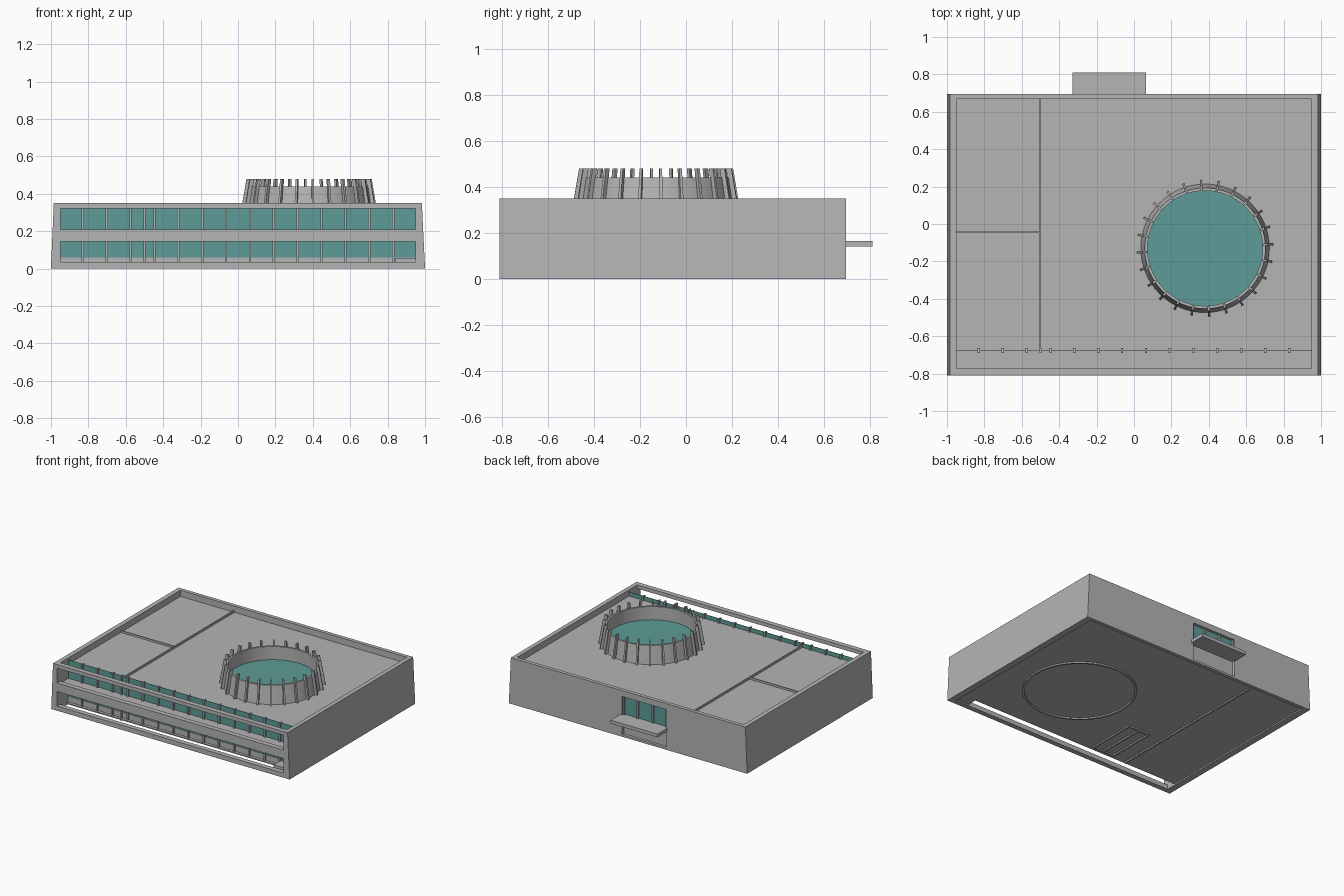
import bpy, bmesh, math
from mathutils import Matrix

if "Cube" in bpy.data.objects:
    bpy.data.objects.remove(bpy.data.objects["Cube"])


def colour(name, rgb):
    m = bpy.data.materials.new(name)
    m.diffuse_color = (*rgb, 1)
    m.use_nodes = True
    m.node_tree.nodes["Principled BSDF"].inputs["Base Color"].default_value = m.diffuse_color
    return m


glass_mat = colour("glass_teal", (0.11, 0.33, 0.31))
concrete = colour("concrete_grey", (0.46, 0.46, 0.46))


def finish(name, bm, mat=concrete):
    bmesh.ops.recalc_face_normals(bm, faces=bm.faces)
    me = bpy.data.meshes.new(name)
    bm.to_mesh(me)
    bm.free()
    ob = bpy.data.objects.new(name, me)
    bpy.context.collection.objects.link(ob)
    me.materials.append(mat)
    return ob


def add_prism(bm, x, y, z, top_x=None):
    """Box from (min, max) ranges; top_x gives a tapered upper face."""
    tx = top_x or x
    rings = []
    for (x0, x1), h in ((x, z[0]), (tx, z[1])):
        rings.append([bm.verts.new((a, b, h)) for a, b in
                      ((x0, y[0]), (x1, y[0]), (x1, y[1]), (x0, y[1]))])
    lo, hi = rings
    bm.faces.new(lo)
    bm.faces.new(hi)
    for i in range(4):
        j = (i + 1) % 4
        bm.faces.new((lo[i], lo[j], hi[j], hi[i]))


def boxes(name, items, mat=concrete):
    bm = bmesh.new()
    for it in items:
        add_prism(bm, *it)
    return finish(name, bm, mat)


def lathe(name, profile, center, seg=64, mat=concrete):
    """Closed (radius, z) profile revolved about a vertical axis."""
    bm = bmesh.new()
    rings = [[bm.verts.new((center[0] + r * math.cos(2 * math.pi * i / seg),
                            center[1] + r * math.sin(2 * math.pi * i / seg), z))
              for i in range(seg)] for r, z in profile]
    for k in range(len(rings)):
        a, b = rings[k], rings[(k + 1) % len(rings)]
        for i in range(seg):
            j = (i + 1) % seg
            bm.faces.new((a[i], a[j], b[j], b[i]))
    return finish(name, bm, mat)


FRONT, BACK, TOP = -0.81, 0.695, 0.35
GLASS_Y = -0.675

# Leaning side walls
boxes("side_walls", [
    ((-1, -0.95), (FRONT, BACK), (0, TOP), (-0.985, -0.95)),
    ((0.95, 1), (FRONT, BACK), (0, TOP), (0.95, 0.983))])

# Horizontal bars of the front frame
boxes("front_frame", [((-0.955, 0.955), (FRONT, -0.772), z)
                      for z in ((0, 0.035), (0.145, 0.21), (0.322, TOP))])

# Back wall around the entrance opening
boxes("back_wall", [
    ((-0.95, -0.32), (0.667, BACK), (0, TOP)),
    ((0.05, 0.95), (0.667, BACK), (0, TOP)),
    ((-0.32, 0.05), (0.667, BACK), (0.305, TOP)),
    ((-0.32, 0.05), (0.667, BACK), (0, 0.015))])

# Slabs: ground floor stops short of the front frame
boxes("ground_floor", [((-0.95, 0.95), (-0.7, 0.667), (0.01, 0.018))])
boxes("balcony_floor", [((-0.95, 0.95), (-0.772, GLASS_Y), (0.18, 0.195))])
boxes("roof", [((-0.95, 0.95), (GLASS_Y, 0.667), (0.285, 0.303))])

# Partition walls showing just above the roof
boxes("roof_ridges", [
    ((-0.505, -0.497), (-0.69, 0.667), (0.285, 0.318)),
    ((-0.95, -0.505), (-0.049, -0.041), (0.285, 0.318))])

# Partition and stair walls showing just under the floor
boxes("partition_footings", [
    ((-0.505, -0.493), (-0.69, 0.63), (0, 0.014)),
    ((-0.38, -0.368), (-0.67, -0.28), (0, 0.014)),
    ((-0.291, -0.279), (-0.67, -0.28), (0, 0.014)),
    ((-0.202, -0.19), (-0.67, -0.28), (0, 0.014)),
    ((-0.368, -0.202), (-0.292, -0.28), (0, 0.014)),
    ((-0.368, -0.202), (-0.67, -0.658), (0, 0.014))])

# Recessed front glazing with sill and mullions
boxes("front_glass", [((-0.95, 0.95), (GLASS_Y - 0.001, GLASS_Y + 0.001), (0.05, 0.335))], glass_mat)
boxes("front_sill", [((-0.95, 0.95), (-0.679, -0.671), (0.01, 0.06))])
step = 1.66 / 13
xs = [-0.83 + i * step for i in range(14)] + [-0.5]
boxes("front_mullions", [((x - 0.006, x + 0.006), (-0.69, -0.662), (0.015, 0.337)) for x in xs])
boxes("entrance_step", [((0.84, 0.95), (-0.772, -0.69), (0.01, 0.055))])

# Back entrance: glass above the canopy, solid door panel below, posts
boxes("back_glass", [((-0.32, 0.05), (0.668, 0.674), (0.15, 0.305))], glass_mat)
boxes("back_door_panel", [((-0.32, 0.05), (0.668, 0.674), (0.015, 0.15))])
boxes("back_posts", [((x - 0.006, x + 0.006), (0.667, 0.686), (0.15, 0.305))
                     for x in (-0.314, -0.197, -0.073, 0.044)])
boxes("canopy", [((-0.328, 0.065), (0.672, 0.81), (0.14, 0.165))])

# Skylight drum, its glass and the ring seen under the floor
C = (0.38, -0.13)
drum = lathe("skylight_drum", [(0.345, 0.295), (0.323, 0.44), (0.308, 0.44), (0.308, 0.295)], C)
bpy.context.view_layer.objects.active = drum
drum.select_set(True)
bpy.ops.object.shade_smooth_by_angle()
bm = bmesh.new()
bmesh.ops.create_cone(bm, cap_ends=True, segments=64, radius1=0.31, radius2=0.31, depth=0.02,
                      matrix=Matrix.Translation((C[0], C[1], 0.33)))
finish("skylight_glass", bm, glass_mat)
lathe("ring_footing", [(0.395, 0), (0.395, 0.014), (0.38, 0.014), (0.38, 0)], C)

# Leaning fins around the drum
bm = bmesh.new()
for i in range(24):
    fin = bmesh.new()
    add_prism(fin, (0.338, 0.366), (-0.006, 0.006), (0.298, 0.48), (0.312, 0.335))
    fin.transform(Matrix.Translation((C[0], C[1], 0)) @
                  Matrix.Rotation(math.radians(3.5 + i * 15), 4, 'Z'))
    me = bpy.data.meshes.new("fin_temp")
    fin.to_mesh(me)
    fin.free()
    bm.from_mesh(me)
    bpy.data.meshes.remove(me)
finish("skylight_fins", bm)
